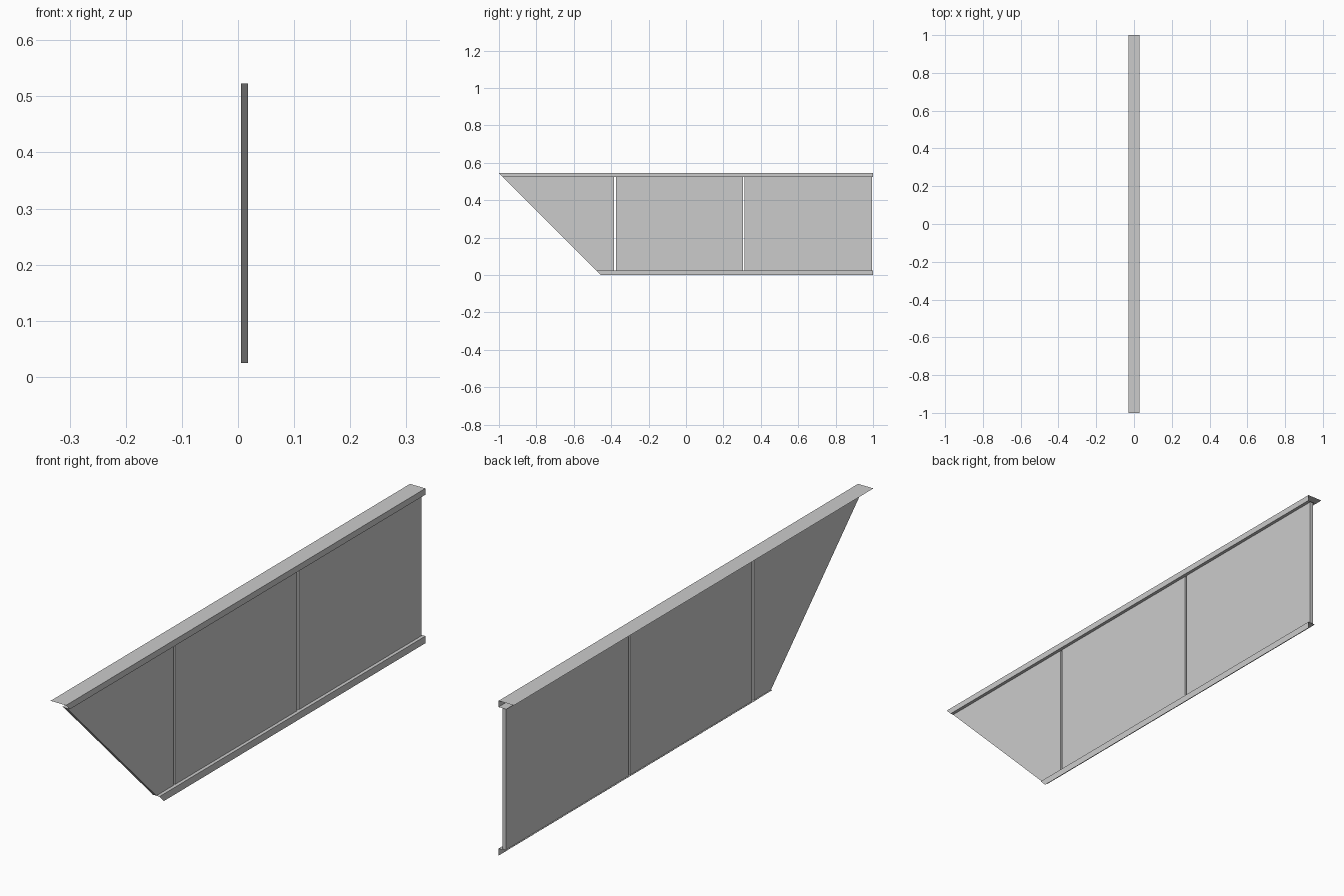
import bpy
import bmesh

cube = bpy.data.objects.get("Cube")
if cube:
    bpy.data.objects.remove(cube, do_unlink=True)

grey = bpy.data.materials.new("light_grey")
grey.use_nodes = True
colour = (0.6, 0.6, 0.6, 1)
grey.diffuse_color = colour
grey.node_tree.nodes["Principled BSDF"].inputs["Base Color"].default_value = colour

TOP, LIP, LEDGE, BACK = 0.545, 0.523, 0.025, 1.0
HALF = 0.03
INNER, OUTER = 0.005, 0.018
GAP = 0.009


def mitre(z):
    """Front end of every part, cut at 45 degrees."""
    return TOP - BACK - z


def finish(name, bm):
    mesh = bpy.data.meshes.new(name)
    bm.to_mesh(mesh)
    bm.free()
    mesh.materials.append(grey)
    obj = bpy.data.objects.new(name, mesh)
    bpy.context.collection.objects.link(obj)


def rail(name, profile):
    """Folded sheet swept from the mitred front to the square back."""
    bm = bmesh.new()
    rows = [(bm.verts.new((x, mitre(z), z)), bm.verts.new((x, BACK, z)))
            for x, z in profile]
    for (a, b), (c, d) in zip(rows, rows[1:]):
        bm.faces.new((a, b, d, c))
    finish(name, bm)


def panel(name, outline):
    """Flat board from a side outline of (y, z) points."""
    bm = bmesh.new()
    face = bm.faces.new([bm.verts.new((INNER, y, z)) for y, z in outline])
    grown = bmesh.ops.extrude_face_region(bm, geom=[face])["geom"]
    verts = [v for v in grown if isinstance(v, bmesh.types.BMVert)]
    bmesh.ops.translate(bm, verts=verts, vec=(OUTER - INNER, 0, 0))
    bmesh.ops.recalc_face_normals(bm, faces=bm.faces)
    finish(name, bm)


# Folded rails
rail("top_rail", [(-HALF, TOP), (HALF, TOP), (HALF, LIP), (0, LIP)])
rail("bottom_rail", [(0, LEDGE), (HALF, LEDGE), (HALF, 0)])

# Three boards separated by narrow gaps
seams = [-0.38, 0.308, BACK]
panel("front_panel", [(mitre(LEDGE), LEDGE), (seams[0] - GAP / 2, LEDGE),
                      (seams[0] - GAP / 2, LIP), (mitre(LIP), LIP)])
for name, start, end in zip(("middle_panel", "rear_panel"), seams, seams[1:]):
    y0, y1 = start + GAP / 2, end - GAP / 2
    panel(name, [(y0, LEDGE), (y1, LEDGE), (y1, LIP), (y0, LIP)])
